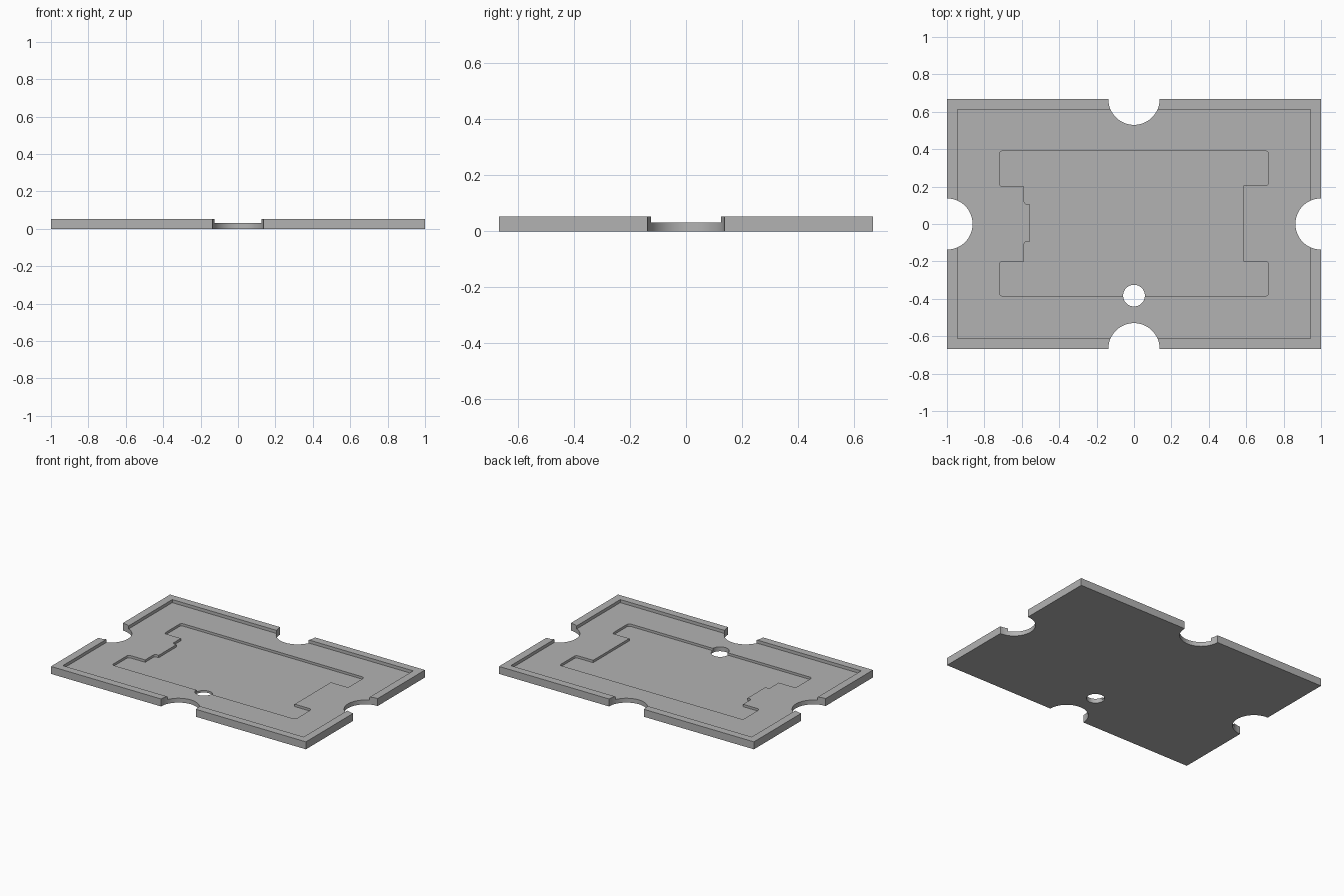
import bpy, bmesh, math
from mathutils import Vector

cube = bpy.data.objects.get("Cube")
if cube:
    bpy.data.objects.remove(cube, do_unlink=True)

W, D, H = 1.0, 0.667, 0.053        # half width, half depth, rim height
FLOOR, POCKET = 0.031, 0.014       # recessed levels

grey = bpy.data.materials.new("plain grey")
grey.use_nodes = True
grey.diffuse_color = (0.45, 0.45, 0.45, 1)
grey.node_tree.nodes["Principled BSDF"].inputs["Base Color"].default_value = grey.diffuse_color


def prism(name, outline, z0, z1):
    """Extrude a counter-clockwise outline between two heights."""
    bm = bmesh.new()
    face = bm.faces.new([bm.verts.new((x, y, z0)) for x, y in outline])
    top = bmesh.ops.extrude_face_region(bm, geom=[face])["geom"]
    verts = [v for v in top if isinstance(v, bmesh.types.BMVert)]
    bmesh.ops.translate(bm, verts=verts, vec=(0, 0, z1 - z0))
    bmesh.ops.recalc_face_normals(bm, faces=bm.faces)
    mesh = bpy.data.meshes.new(name)
    bm.to_mesh(mesh)
    bm.free()
    mesh.materials.append(grey)
    obj = bpy.data.objects.new(name, mesh)
    bpy.context.collection.objects.link(obj)
    return obj


def rect(x, y):
    return [(-x, -y), (x, -y), (x, y), (-x, y)]


def circle(cx, cy, r, n=64):
    return [(cx + r * math.cos(2 * math.pi * i / n),
             cy + r * math.sin(2 * math.pi * i / n)) for i in range(n)]


def round_corners(points, r, steps=5):
    """Round the outward corners of a counter-clockwise right-angled outline."""
    out = []
    for i, p in enumerate(points):
        p = Vector(p)
        a = (Vector(points[i - 1]) - p).normalized()
        b = (Vector(points[(i + 1) % len(points)]) - p).normalized()
        if a.x * b.y - a.y * b.x > 0:          # inward corner stays sharp
            out.append(tuple(p))
            continue
        centre = p + (a + b) * r
        for k in range(steps + 1):
            t = k / steps * math.pi / 2
            out.append(tuple(centre - b * r * math.cos(t) - a * r * math.sin(t)))
    return out


def cut(target, cutter):
    mod = target.modifiers.new(cutter.name, "BOOLEAN")
    mod.operation = "DIFFERENCE"
    mod.solver = "EXACT"
    mod.object = cutter
    bpy.context.view_layer.objects.active = target
    bpy.ops.object.modifier_apply(modifier=mod.name)
    bpy.data.objects.remove(cutter, do_unlink=True)


# Tray body with raised rim
tray = prism("tray", rect(W, D), 0, H)
cut(tray, prism("rim_recess", rect(0.945, 0.613), FLOOR, 0.2))

# Stepped pocket in the floor
pocket = [(-0.72, -0.385), (0.72, -0.385), (0.72, -0.2), (0.585, -0.2),
          (0.585, 0.205), (0.72, 0.205), (0.72, 0.39), (-0.72, 0.39),
          (-0.72, 0.2), (-0.588, 0.2), (-0.588, 0.105), (-0.557, 0.105),
          (-0.557, -0.093), (-0.588, -0.093), (-0.588, -0.2), (-0.72, -0.2)]
cut(tray, prism("pocket_recess", round_corners(pocket, 0.018), POCKET, 0.2))

# Half-round finger notches on each side, and the small through hole
for x, y in ((W, 0), (-W, 0), (0, D), (0, -D)):
    cut(tray, prism("finger_notch", circle(x, y, 0.137), -0.1, 0.2))
cut(tray, prism("through_hole", circle(0, -0.383, 0.058, 48), -0.1, 0.2))

# Smooth curved walls, keep edges crisp
bpy.ops.object.select_all(action="DESELECT")
tray.select_set(True)
bpy.context.view_layer.objects.active = tray
bpy.ops.object.shade_smooth_by_angle(angle=math.radians(30))
